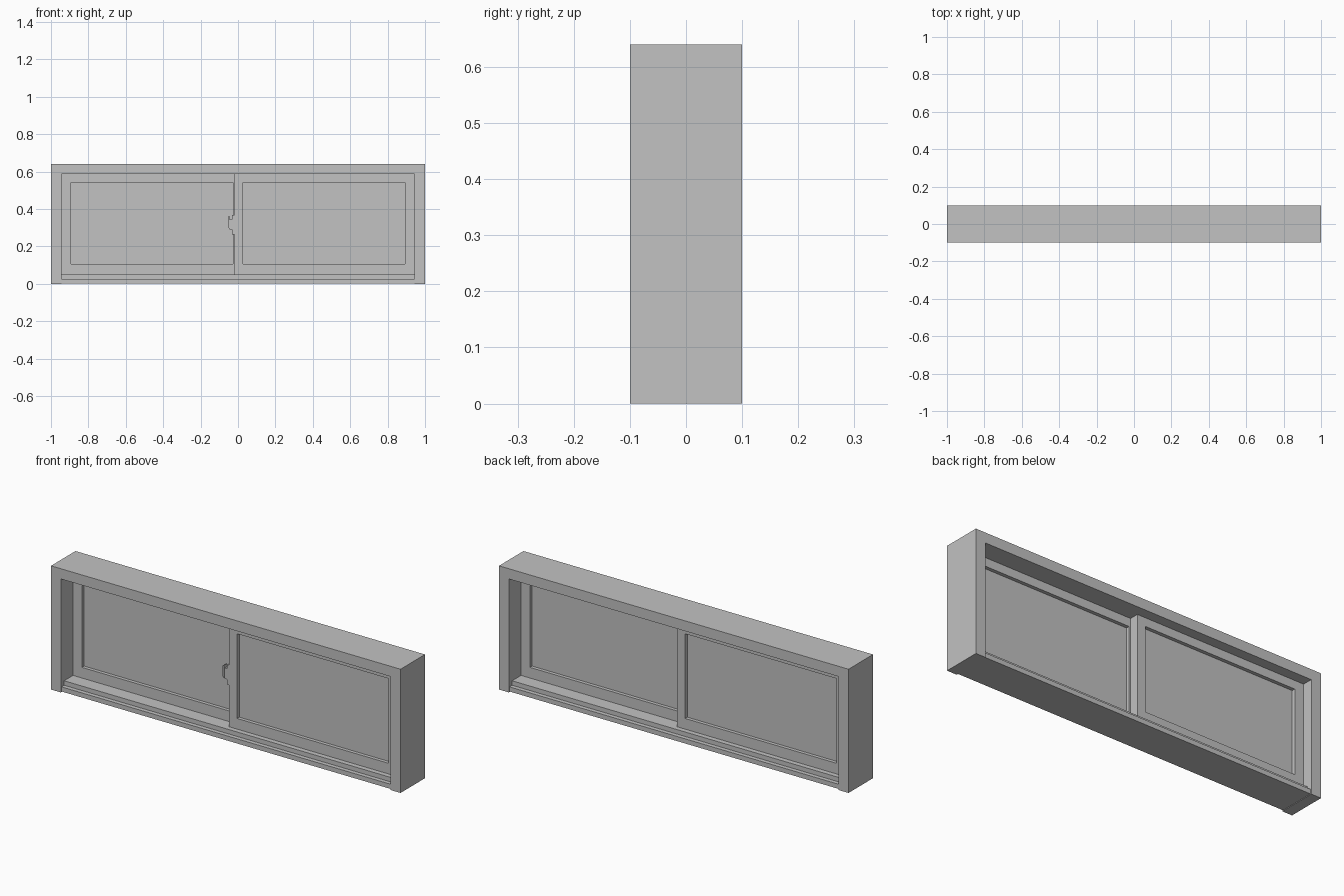
import bpy
import bmesh

cube = bpy.data.objects.get("Cube")
if cube:
    bpy.data.objects.remove(cube)

grey = bpy.data.materials.new("light_grey")
grey.use_nodes = True
colour = (0.54, 0.54, 0.54, 1)
grey.diffuse_color = colour
grey.node_tree.nodes["Principled BSDF"].inputs["Base Color"].default_value = colour


def finish(name, bm):
    bmesh.ops.recalc_face_normals(bm, faces=bm.faces)
    mesh = bpy.data.meshes.new(name)
    bm.to_mesh(mesh)
    bm.free()
    mesh.materials.append(grey)
    obj = bpy.data.objects.new(name, mesh)
    bpy.context.collection.objects.link(obj)
    return obj


def prism(name, profile, start, end, axis):
    """Extrude a profile along x (points are y, z) or y (points are x, z)."""
    bm = bmesh.new()
    place = (lambda p, t: (t, p[0], p[1])) if axis == "x" else (lambda p, t: (p[0], t, p[1]))
    face = bm.faces.new([bm.verts.new(place(p, start)) for p in profile])
    moved = bmesh.ops.extrude_face_region(bm, geom=[face])["geom"]
    shift = place((0, 0), end - start)
    bmesh.ops.translate(bm, vec=shift, verts=[v for v in moved if isinstance(v, bmesh.types.BMVert)])
    return finish(name, bm)


def rect(x0, x1, z0, z1):
    return [(x0, z0), (x1, z0), (x1, z1), (x0, z1)]


def ring(name, outer, inner, y0, y1):
    """Rectangular frame with an open middle."""
    bm = bmesh.new()
    loops = [[bm.verts.new((x, y, z)) for x, z in pts]
             for pts, y in ((outer, y0), (inner, y0), (inner, y1), (outer, y1))]
    for k in range(4):
        a, b = loops[k], loops[(k + 1) % 4]
        for i in range(4):
            j = (i + 1) % 4
            bm.faces.new((a[i], a[j], b[j], b[i]))
    return finish(name, bm)


W, H, D = 1.0, 0.64, 0.10          # half width, height, half depth
IN, TOP, SILL = 0.944, 0.587, 0.05  # clear opening

# Jambs and header as one piece
prism("outer_frame", [(-W, 0), (-IN, 0), (-IN, TOP), (IN, TOP),
                      (IN, 0), (W, 0), (W, H), (-W, H)], -D, D, "y")

# Stepped sill, the same front and back
half = [(0.095, 0.003), (0.095, 0.027), (0.073, 0.027), (0.073, SILL)]
prism("sill", half + [(-y, z) for y, z in reversed(half)], -IN, IN, "x")

# Two sliding sashes: front one on the left, back one on the right
T, RECESS = 0.047, 0.018
for side, name in ((1, "front"), (-1, "back")):
    xs = sorted((-0.02 * side, IN * side))
    gx = sorted((0.028 * side, 0.893 * side))
    ys = sorted((0, -T * side))
    opening = rect(*gx, 0.105, 0.543)
    ring(name + "_sash", rect(*xs, SILL, TOP), opening, *ys)
    prism(name + "_pane", opening, ys[0] + RECESS, ys[1] - RECESS, "y")

# Latch on the edge of the front sash
prism("latch_plate", rect(-0.032, -0.02, 0.265, 0.367), -0.046, -0.015, "y")
prism("latch_body", rect(-0.046, -0.032, 0.29, 0.345), -0.044, -0.02, "y")
prism("latch_lever", [(-0.046, 0.295), (-0.046, 0.362), (-0.054, 0.358),
                      (-0.054, 0.305)], -0.05, -0.025, "y")
